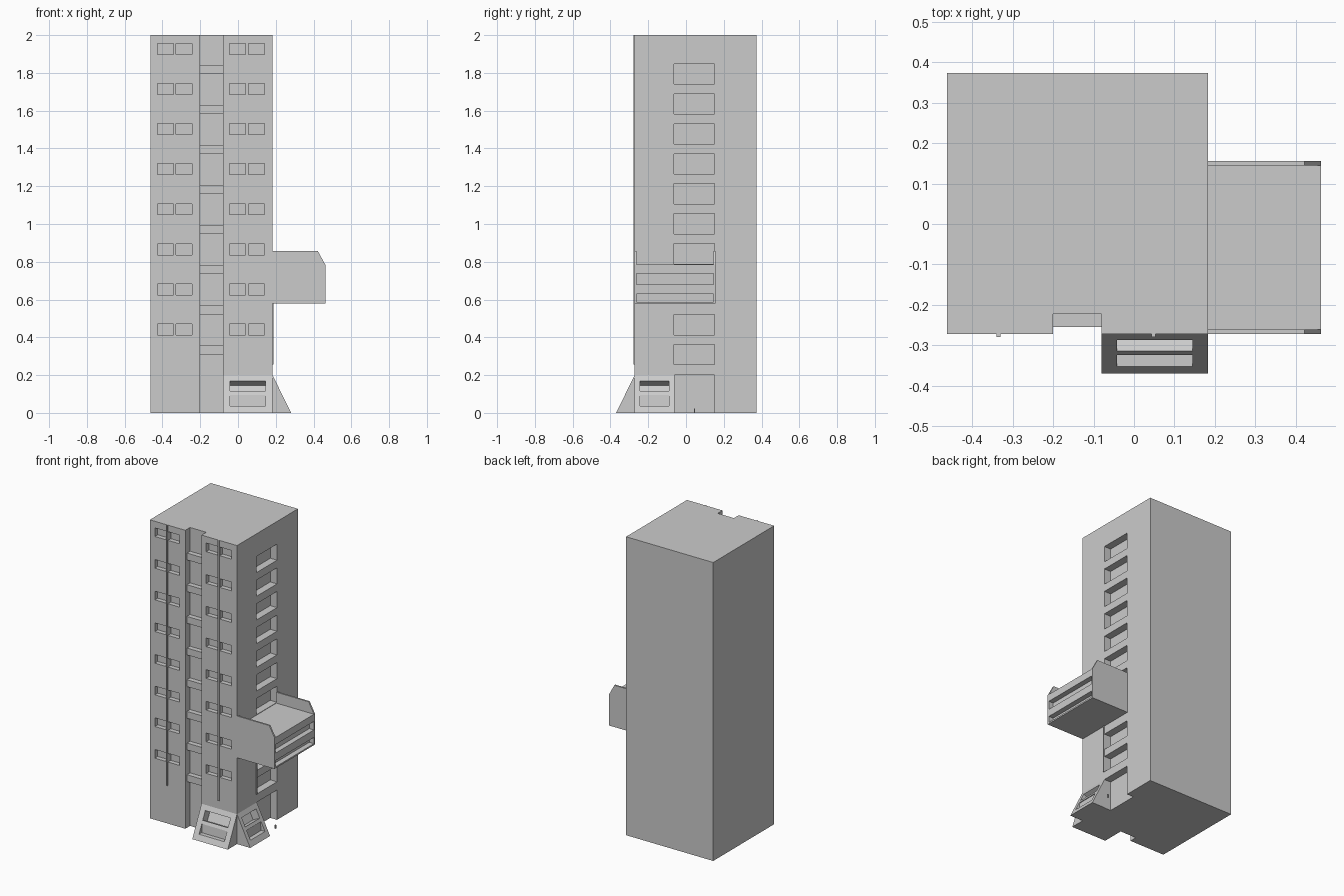
import bpy, bmesh
from math import pi
from mathutils import Matrix, Vector

if "Cube" in bpy.data.objects:
    bpy.data.objects.remove(bpy.data.objects["Cube"])

concrete = bpy.data.materials.new("concrete grey")
concrete.use_nodes = True
concrete.diffuse_color = (0.6, 0.6, 0.6, 1)
concrete.node_tree.nodes["Principled BSDF"].inputs["Base Color"].default_value = (0.6, 0.6, 0.6, 1)


def box(bm, x0, x1, y0, y1, z0, z1):
    m = Matrix.Translation(((x0 + x1) / 2, (y0 + y1) / 2, (z0 + z1) / 2))
    bmesh.ops.create_cube(bm, size=1, matrix=m @ Matrix.Diagonal((x1 - x0, y1 - y0, z1 - z0, 1)))


def prism(bm, profile, axis, lo, hi, matrix=Matrix()):
    """Extrude a (side, height) profile along the x or y axis."""
    place = (lambda a, u, z: (a, u, z)) if axis == "x" else (lambda a, u, z: (u, a, z))
    verts = [bm.verts.new(matrix @ Vector(place(lo, u, z))) for u, z in profile]
    face = bm.faces.new(verts)
    shift = matrix.to_3x3() @ Vector(place(hi - lo, 0, 0))
    top = bmesh.ops.extrude_face_region(bm, geom=[face], use_keep_orig=True)
    moved = [g for g in top["geom"] if isinstance(g, bmesh.types.BMVert)]
    bmesh.ops.translate(bm, vec=shift, verts=moved)


def finish(bm, name):
    bmesh.ops.recalc_face_normals(bm, faces=bm.faces)
    mesh = bpy.data.meshes.new(name)
    bm.to_mesh(mesh)
    bm.free()
    mesh.materials.append(concrete)
    obj = bpy.data.objects.new(name, mesh)
    bpy.context.scene.collection.objects.link(obj)
    return obj


def carve(obj, cutter_bm):
    cutter = finish(cutter_bm, "cutter")
    mod = obj.modifiers.new("openings", "BOOLEAN")
    mod.operation, mod.solver, mod.object = "DIFFERENCE", "EXACT", cutter
    bpy.context.view_layer.update()
    graph = bpy.context.evaluated_depsgraph_get()
    mesh = bpy.data.meshes.new_from_object(obj.evaluated_get(graph))
    obj.modifiers.clear()
    obj.data = mesh
    bpy.data.objects.remove(cutter)


# Main dimensions
LEFT, RIGHT, FRONT, BACK, TOP = -0.463, 0.183, -0.272, 0.373, 2.0
NOTCH = (-0.2, -0.08)
NOTCH_BACK = -0.222

# Porch placements: matrix, half width, window half width
porches = {
    "front_porch": (Matrix.Translation((0.0515, FRONT, 0)), 0.1315, 0.0935),
    "side_porch": (Matrix.Translation((RIGHT, -0.167, 0)) @ Matrix.Rotation(pi / 2, 4, "Z"), 0.105, 0.0765),
}
inward = Vector((0.898, -0.44))
hi_edge, lo_edge = Vector((-0.0147, 0.17)), Vector((-0.0417, 0.115))
upper_window = [hi_edge - 0.05 * inward, hi_edge + 0.055 * inward,
                lo_edge + 0.055 * inward, lo_edge - 0.05 * inward]
lower_window = [(-0.15, 0.036), (-0.052, 0.036), (-0.046, 0.095), (-0.15, 0.095)]

# Tower block with all recessed openings
bm = bmesh.new()
box(bm, LEFT, RIGHT, FRONT, BACK, 0, TOP)
tower = finish(bm, "tower")

cut = bmesh.new()
box(cut, *NOTCH, FRONT - 0.1, NOTCH_BACK, -0.1, TOP + 0.1)
for row in range(8):
    z = 1.898 - row * 0.2122
    for x in (-0.426, -0.329, -0.045, 0.056):
        box(cut, x, x + 0.085, FRONT - 0.1, FRONT + 0.03, z, z + 0.058)
side_rows = [1.74 - 0.1587 * i for i in range(7)] + [0.413, 0.255]
for z in side_rows:
    box(cut, RIGHT - 0.05, RIGHT + 0.1, -0.064, 0.152, z, z + 0.108)
box(cut, RIGHT - 0.05, RIGHT + 0.1, -0.064, 0.152, -0.1, 0.2)
for place, half, win in porches.values():
    prism(cut, upper_window, "x", -win, win, place)
carve(tower, cut)

# Balcony ledges inside the front notch
bm = bmesh.new()
for row in range(8):
    z = 1.795 - row * 0.2122
    box(bm, *NOTCH, -0.255, NOTCH_BACK, z, z + 0.046)
finish(bm, "balcony_ledges")

# Thin vertical pipes
bm = bmesh.new()
for x in (-0.3345, 0.048):
    box(bm, x - 0.005, x + 0.005, FRONT - 0.007, FRONT, 0.255, TOP)
finish(bm, "front_pipes")
bm = bmesh.new()
box(bm, RIGHT, RIGHT + 0.006, -0.072, -0.064, 0.255, 0.578)
finish(bm, "side_pipe")

# Sloped porches with two recessed windows each
for name, (place, half, win) in porches.items():
    bm = bmesh.new()
    prism(bm, [(0, 0), (0, 0.2), (-0.098, 0)], "x", -half, half, place)
    porch = finish(bm, name)
    cut = bmesh.new()
    prism(cut, upper_window, "x", -win, win, place)
    prism(cut, lower_window, "x", -win, win, place)
    carve(porch, cut)

# Projecting side bay: slotted end wall between two taller side walls
END, BASE, ROOF, WALL = 0.462, 0.578, 0.785, 0.011
BAY = (FRONT, 0.156)
profile = [(RIGHT, BASE), (END, BASE)]
for low, high in ((0.588, 0.63), (0.68, 0.737)):
    profile += [(END, low), (END - 0.035, low), (END - 0.035, high), (END, high)]
profile += [(END, ROOF), (RIGHT, ROOF)]
bm = bmesh.new()
prism(bm, profile, "y", BAY[0] + WALL, BAY[1] - WALL)
finish(bm, "side_bay")

wall = [(RIGHT, BASE), (END, BASE), (END, ROOF), (0.422, 0.858), (RIGHT, 0.858)]
bm = bmesh.new()
prism(bm, wall, "y", BAY[0], BAY[0] + WALL)
prism(bm, wall, "y", BAY[1] - WALL, BAY[1])
finish(bm, "bay_side_walls")

# Small post outside the side door
bm = bmesh.new()
box(bm, 0.242, 0.25, 0.042, 0.048, 0, 0.024)
finish(bm, "door_post")
